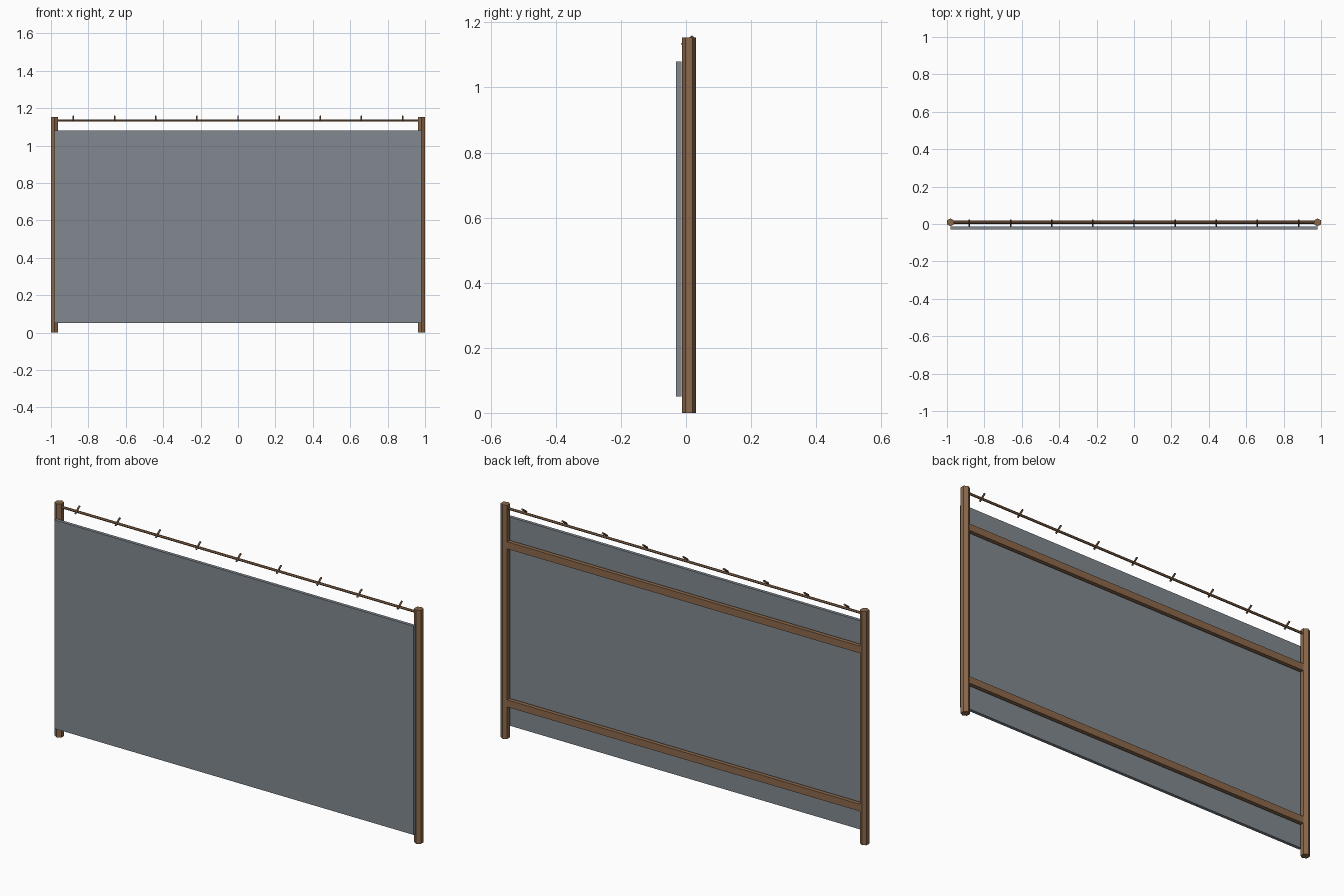
import bpy
from mathutils import Vector

if "Cube" in bpy.data.objects:
    bpy.data.objects.remove(bpy.data.objects["Cube"])


def material(name, rgb):
    m = bpy.data.materials.new(name)
    m.diffuse_color = (*rgb, 1)
    m.use_nodes = True
    m.node_tree.nodes["Principled BSDF"].inputs["Base Color"].default_value = m.diffuse_color
    return m


wood = material("wood", (0.26, 0.14, 0.07))
sheet = material("sheet", (0.22, 0.25, 0.28))


def box(name, size, loc, mat):
    bpy.ops.mesh.primitive_cube_add(size=1, location=loc)
    o = bpy.context.object
    o.name = name
    o.scale = size
    bpy.ops.object.transform_apply(location=False, rotation=False, scale=True)
    o.data.materials.append(mat)


def rod(name, a, b, radius, mat):
    # six-sided rod between two points
    a, b = Vector(a), Vector(b)
    d = b - a
    bpy.ops.mesh.primitive_cylinder_add(vertices=6, radius=radius, depth=d.length,
                                        location=(a + b) / 2)
    o = bpy.context.object
    o.name = name
    o.rotation_euler = Vector((0, 0, 1)).rotation_difference(d.normalized()).to_euler()
    o.data.materials.append(mat)


POST_X, POST_Y, POST_R, POST_H = 0.9815, 0.0087, 0.0213, 1.153

# Hexagonal end posts
for side, s in (("left", -1), ("right", 1)):
    rod(f"{side}_post", (s * POST_X, POST_Y, 0), (s * POST_X, POST_Y, POST_H), POST_R, wood)

# Front sheet
box("front_panel", (1.96, 0.016, 1.03), (0, -0.022, 0.565), sheet)

# Horizontal rails behind the sheet
for label, z in (("lower", 0.175), ("upper", 0.955)):
    box(f"{label}_rail", (2 * POST_X, 0.02, 0.035), (0, POST_Y, z), wood)

# Top wire with slanted barbs
rod("top_wire", (-POST_X, 0.008, 1.133), (POST_X, 0.008, 1.133), 0.006, wood)
for i in range(9):
    x = -0.88 + 0.22 * i
    rod(f"barb_{i + 1}", (x, -0.013, 1.131), (x, 0.022, 1.157), 0.0045, wood)
